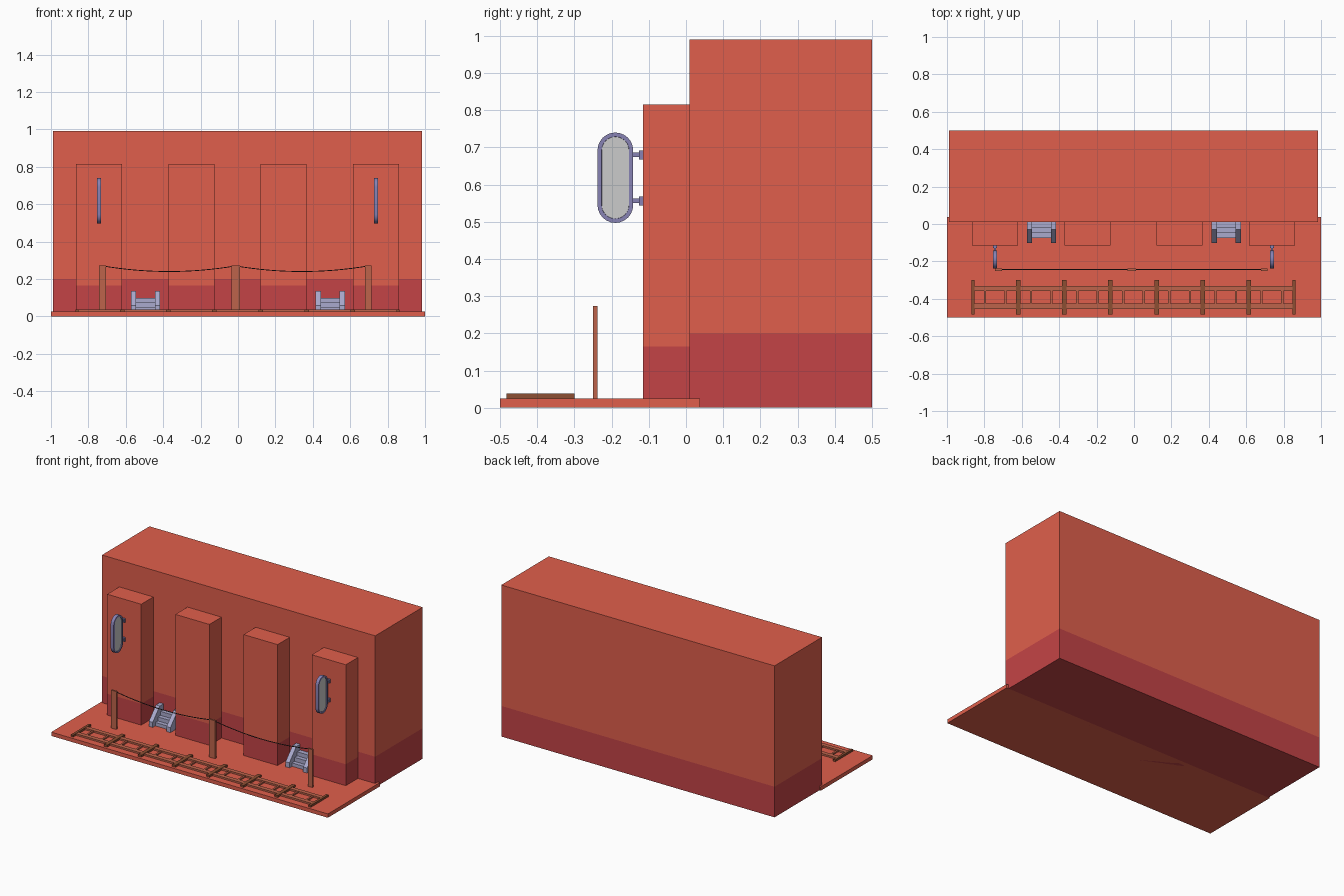
import bpy, bmesh, math

if "Cube" in bpy.data.objects:
    bpy.data.objects.remove(bpy.data.objects["Cube"])


def material(name, rgb):
    m = bpy.data.materials.new(name)
    lin = [((c / 255 + 0.055) / 1.055) ** 2.4 for c in rgb]
    m.diffuse_color = (*lin, 1)
    m.use_nodes = True
    m.node_tree.nodes["Principled BSDF"].inputs["Base Color"].default_value = m.diffuse_color
    return m


BRICK = material("brick", (224, 95, 76))
DARK = material("dark_brick", (196, 68, 70))
WOOD = material("wood", (190, 100, 75))
TIMBER = material("timber", (140, 78, 50))
LILAC = material("lilac_metal", (135, 130, 180))
STEP = material("step_metal", (170, 170, 205))
ROPE = material("rope", (70, 50, 50))


def finish(name, bm, *mats):
    bmesh.ops.recalc_face_normals(bm, faces=bm.faces)
    me = bpy.data.meshes.new(name)
    bm.to_mesh(me)
    bm.free()
    for m in mats:
        me.materials.append(m)
    ob = bpy.data.objects.new(name, me)
    bpy.context.collection.objects.link(ob)
    return ob


def add_box(bm, x0, x1, y0, y1, z0, z1):
    for v in bmesh.ops.create_cube(bm, size=1)["verts"]:
        v.co = ((x0 + x1) / 2 + v.co.x * (x1 - x0),
                (y0 + y1) / 2 + v.co.y * (y1 - y0),
                (z0 + z1) / 2 + v.co.z * (z1 - z0))


def box(name, mat, *dims):
    bm = bmesh.new()
    add_box(bm, *dims)
    return finish(name, bm, mat)


def two_tone(name, split, *dims):
    """Box cut at a height, darker below the cut."""
    bm = bmesh.new()
    add_box(bm, *dims)
    bmesh.ops.bisect_plane(bm, geom=bm.verts[:] + bm.edges[:] + bm.faces[:],
                           plane_co=(0, 0, split), plane_no=(0, 0, 1))
    for f in bm.faces:
        f.material_index = int(f.calc_center_median().z < split)
    return finish(name, bm, BRICK, DARK)


def add_prism(bm, profile, x0, x1):
    """Extrude a (y, z) outline along x."""
    f = bm.faces.new([bm.verts.new((x0, y, z)) for y, z in profile])
    out = bmesh.ops.extrude_face_region(bm, geom=[f])["geom"]
    for v in out:
        if isinstance(v, bmesh.types.BMVert):
            v.co.x = x1


# building, floor and pillars
two_tone("wall_block", 0.2, -0.99, 0.985, 0.01, 0.5, 0, 0.99)
box("floor_slab", BRICK, -1, 1, -0.5, 0.038, 0, 0.025)
CX = -0.0025
for i in range(4):
    c = CX + (i - 1.5) * 0.493
    two_tone(f"pillar_{i + 1}", 0.165, c - 0.123, c + 0.123, -0.115, 0.01, 0, 0.815)

# track laid on the floor
ZT = 0.038
bm = bmesh.new()
for y in (-0.345, -0.44):
    add_box(bm, -0.865, 0.86, y - 0.014, y + 0.014, 0.025, 0.036)
finish("track_rails", bm, WOOD)
bm = bmesh.new()
PITCH = 0.2465
for i in range(8):
    c = CX + (i - 3.5) * PITCH
    x0 = c - (0.012 if i else 0.004)
    x1 = c + (0.012 if i < 7 else 0.004)
    add_box(bm, x0, x1, -0.483, -0.3, 0.025, ZT)
finish("track_ties", bm, TIMBER)
bm = bmesh.new()
for i in range(7):
    c = CX + (i - 3) * PITCH
    for x in (c - 0.055, c + 0.055):
        add_box(bm, x - 0.006, x + 0.006, -0.43, -0.355, 0.025, 0.034)
finish("track_crossbars", bm, WOOD)

# rope barrier
posts = ((-0.743, -0.705), (-0.036, 0.01), (0.68, 0.713))
for i, (a, b) in enumerate(posts):
    box(f"barrier_post_{i + 1}", WOOD, a, b, -0.25, -0.238, 0.02, 0.273)
cu = bpy.data.curves.new("barrier_rope", "CURVE")
cu.dimensions = "3D"
cu.bevel_depth = 0.0025
cu.bevel_resolution = 1
cu.use_fill_caps = True
cu.materials.append(ROPE)
for (a0, b0), (a1, b1) in zip(posts, posts[1:]):
    xa, xb = (a0 + b0) / 2, (a1 + b1) / 2
    sp = cu.splines.new("POLY")
    sp.points.add(16)
    for k, p in enumerate(sp.points):
        t = k / 16
        p.co = (xa + (xb - xa) * t, -0.244, 0.27 - 0.12 * t * (1 - t), 1)
bpy.context.collection.objects.link(bpy.data.objects.new("barrier_rope", cu))

# small stairs between the pillars
STRINGER = ((-0.102, 0.022), (-0.102, 0.058), (-0.03, 0.137), (0.012, 0.137), (0.012, 0.1), (-0.06, 0.022))
for side, c in (("left", -0.495), ("right", 0.493)):
    bm = bmesh.new()
    for s in (-1, 1):
        add_prism(bm, STRINGER, c + s * 0.05, c + s * 0.078)
    finish(f"{side}_stair_stringers", bm, STEP)
    bm = bmesh.new()
    for k in range(3):
        add_box(bm, c - 0.052, c + 0.052, -0.075 + k * 0.027, 0.012, 0.022 + k * 0.025, 0.047 + k * 0.026)
    finish(f"{side}_stair_treads", bm, STEP)

# oblong wall mirrors with brackets
for side, c in (("left", -0.743), ("right", 0.738)):
    outline = []
    for zc, start in ((0.692, 0), (0.545, math.pi)):
        for k in range(13):
            a = start + math.pi * k / 12
            outline.append((-0.19 + 0.048 * math.cos(a), zc + 0.048 * math.sin(a)))
    bm = bmesh.new()
    add_prism(bm, outline, c - 0.011, c + 0.011)
    bmesh.ops.recalc_face_normals(bm, faces=bm.faces)
    caps = [f for f in bm.faces if len(f.verts) > 4]
    bmesh.ops.inset_individual(bm, faces=caps, thickness=0.011, depth=0)
    bmesh.ops.inset_individual(bm, faces=caps, thickness=0.0005, depth=-0.004)
    for f in caps:
        f.material_index = 1
    ob = finish(f"{side}_mirror", bm, LILAC, None)
    bpy.ops.object.select_all(action="DESELECT")
    ob.select_set(True)
    bpy.context.view_layer.objects.active = ob
    bpy.ops.object.shade_smooth_by_angle(angle=math.radians(35))

    bm = bmesh.new()
    for z in (0.68, 0.556):
        add_box(bm, c - 0.011, c + 0.011, -0.127, -0.113, z - 0.012, z + 0.012)
        add_box(bm, c - 0.006, c + 0.006, -0.145, -0.125, z - 0.006, z + 0.006)
    finish(f"{side}_mirror_brackets", bm, LILAC)
